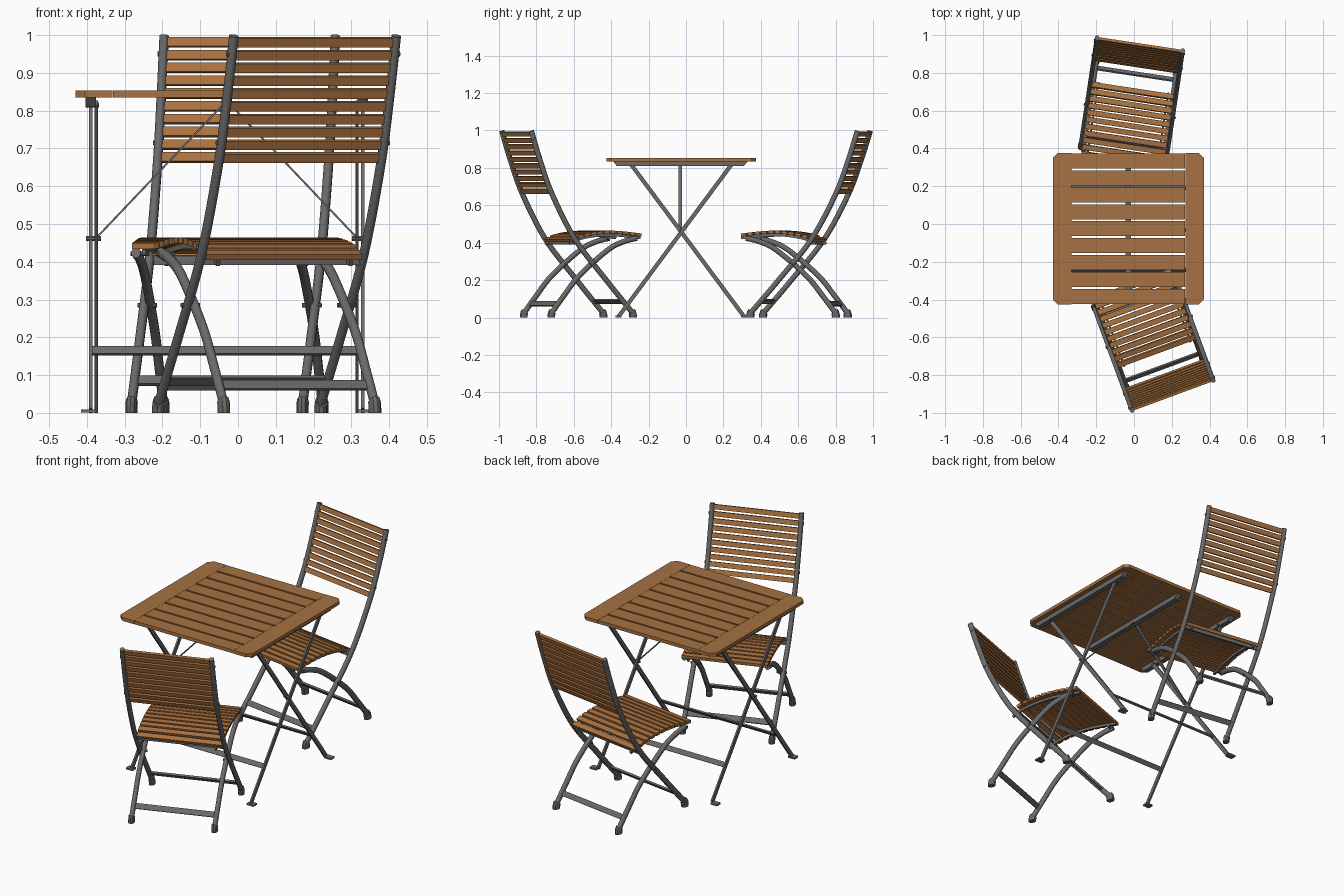
import bpy, bmesh, math
from mathutils import Vector, Matrix

if "Cube" in bpy.data.objects:
    bpy.data.objects.remove(bpy.data.objects["Cube"])

V = Vector
X, Y, Z = V((1, 0, 0)), V((0, 1, 0)), V((0, 0, 1))


def material(name, col):
    m = bpy.data.materials.new(name)
    m.diffuse_color = (*col, 1)
    m.use_nodes = True
    m.node_tree.nodes["Principled BSDF"].inputs["Base Color"].default_value = m.diffuse_color
    return m


TABLE_WOOD = material("table wood", (0.385, 0.165, 0.055))
CHAIR_WOOD = material("chair wood", (0.40, 0.165, 0.05))
METAL = material("dark grey metal", (0.145, 0.145, 0.148))
FOOT = material("foot grey", (0.135, 0.135, 0.137))


def sweep(bm, path, ref, w, d, sides=4):
    """Sweep a section (w along ref, d across it) along a path; 4 sides is a flat bar."""
    path = [V(p) for p in path]
    rings = []
    for i, p in enumerate(path):
        t = (path[min(i + 1, len(path) - 1)] - path[max(i - 1, 0)]).normalized()
        n = t.cross(ref).normalized()
        r = n.cross(t).normalized()
        ring = []
        for k in range(sides):
            a = 2 * math.pi * (k + 0.5) / sides
            f = math.sqrt(2) if sides == 4 else 1
            ring.append(bm.verts.new(p + r * math.cos(a) * f * w / 2 + n * math.sin(a) * f * d / 2))
        rings.append(ring)
    for r0, r1 in zip(rings, rings[1:]):
        for k in range(sides):
            j = (k + 1) % sides
            bm.faces.new((r0[k], r0[j], r1[j], r1[k]))
    bm.faces.new(rings[0][::-1])
    bm.faces.new(rings[-1])


def prism(bm, outline, offset):
    """Extrude a flat outline by an offset vector."""
    a = [bm.verts.new(V(p)) for p in outline]
    b = [bm.verts.new(V(p) + offset) for p in outline]
    bm.faces.new(a)
    bm.faces.new(b[::-1])
    for i in range(len(a)):
        j = (i + 1) % len(a)
        bm.faces.new((a[i], b[i], b[j], a[j]))


def finish(name, bm, mat, places):
    bmesh.ops.recalc_face_normals(bm, faces=bm.faces)
    me = bpy.data.meshes.new(name)
    bm.to_mesh(me)
    bm.free()
    me.materials.append(mat)
    for p in me.polygons:
        p.use_smooth = True
    me.set_sharp_from_angle(angle=math.radians(35))
    for tag, mw in places:
        ob = bpy.data.objects.new(tag + name, me)
        bpy.context.collection.objects.link(ob)
        ob.matrix_world = mw


def curve(pts, n=6):
    """Catmull-Rom samples through (s, z) points."""
    p = [V(q) for q in pts]
    p = [2 * p[0] - p[1]] + p + [2 * p[-1] - p[-2]]
    out = []
    for i in range(1, len(p) - 2):
        a, b, c, d = p[i - 1:i + 3]
        for k in range(n):
            t = k / n
            out.append(0.5 * (2 * b + (c - a) * t + (2 * a - 5 * b + 4 * c - d) * t * t
                              + (3 * b - a - 3 * c + d) * t ** 3))
    return out + [p[-2]]


def at(path, key, axis):
    """Point and tangent on a sampled path where coordinate 'axis' equals key."""
    for a, b in zip(path, path[1:]):
        if min(a[axis], b[axis]) - 1e-6 <= key <= max(a[axis], b[axis]) + 1e-6:
            f = (key - a[axis]) / (b[axis] - a[axis])
            return a.lerp(b, f), (b - a).normalized()
    return path[-1], (path[-1] - path[-2]).normalized()


def P(x, q):
    return V((x, -q[0], q[1]))


# ---------------- chairs (local: s = distance forward of the back's top) ----------------
CH = [("front_chair_", Matrix.Translation((0.204, -0.906, 0)) @ Matrix.Rotation(math.radians(200.2), 4, 'Z')),
      ("back_chair_", Matrix.Translation((0.031, 0.951, 0)) @ Matrix.Rotation(math.radians(-8.6), 4, 'Z'))]
HB, HF = 0.229, 0.213
back = curve([(0, 0.998), (0.05, 0.84), (0.118, 0.66), (0.248, 0.42), (0.42, 0.208), (0.588, 0.012)])
arch = curve([(0.605, 0.424), (0.53, 0.405), (0.44, 0.36), (0.28, 0.225), (0.19, 0.115), (0.112, 0.012)])
seat = curve([(0.232, 0.410), (0.30, 0.438), (0.40, 0.454), (0.50, 0.455), (0.635, 0.441)])

# legs
for name, path, h in (("back_legs", back, HB), ("front_legs", arch, HF)):
    bm = bmesh.new()
    for x in (-h, h):
        sweep(bm, [P(x, q) for q in path], X, 0.025, 0.029, 12)
    finish(name, bm, METAL, CH)

# rubber feet
bm = bmesh.new()
for path, h in ((back, HB), (arch, HF)):
    e, t = at(path, 0.022, 1)
    for x in (-h, h):
        c = P(x, e)
        sweep(bm, [V((x, c.y, 0)), V((x, c.y, 0.012)), c + P(0, -t) * 0.006, c + P(0, -t) * 0.012],
              X, 0.032, 0.044, 10)
finish("feet", bm, FOOT, CH)

# cross bars: low bars on both leg pairs and the rail behind the seat
bm = bmesh.new()
for path, z, h in ((back, 0.085, HB), (arch, 0.073, HF), (back, 0.405, HB)):
    q, t = at(path, z, 1)
    ref = Z if z > 0.3 else P(0, t)
    sweep(bm, [P(-h, q), P(h, q)], ref, 0.028, 0.010)
finish("cross_bars", bm, METAL, CH)

# seat side rails under the slats
bm = bmesh.new()
for x in (-0.187, 0.187):
    sweep(bm, [P(x, (q[0], q[1] - 0.015)) for q in seat], X, 0.010, 0.014)
finish("seat_rails", bm, METAL, CH)

# bolts on leg crossing, seat front and back rest
bm = bmesh.new()
for q, x0, x1 in (((0.357, 0.285), 0.195, 0.246), (arch[1], 0.18, 0.229),
                  (at(back, 0.95, 1)[0], 0.21, 0.244), (at(back, 0.715, 1)[0], 0.21, 0.244)):
    for s in (-1, 1):
        sweep(bm, [P(s * x0, q), P(s * x1, q)], Z, 0.014, 0.014, 8)
finish("bolts", bm, METAL, CH)

# seat slats
bm = bmesh.new()
for i in range(11):
    q, t = at(seat, 0.25 + i * 0.0368, 0)
    sweep(bm, [P(-0.22, q), P(0.22, q)], P(0, t), 0.028, 0.016)
finish("seat_slats", bm, CHAIR_WOOD, CH)

# back rest slats
bm = bmesh.new()
for i in range(10):
    q, t = at(back, 0.981 - i * 0.0339, 1)
    sweep(bm, [P(-0.222, q), P(0.222, q)], P(0, t), 0.025, 0.014)
finish("back_slats", bm, CHAIR_WOOD, CH)

# ---------------- table (local origin at its centre) ----------------
TB = [("table_", Matrix.Translation((-0.03, -0.025, 0)))]
T0, TH = 0.835, Z * 0.018

# top: two end boards with clipped corners and nine slats
bm = bmesh.new()
for s in (-1, 1):
    prism(bm, [(s * 0.302, -0.4, T0), (s * 0.375, -0.4, T0), (s * 0.4, -0.375, T0),
               (s * 0.4, 0.375, T0), (s * 0.375, 0.4, T0), (s * 0.302, 0.4, T0)], TH)
finish("end_boards", bm, TABLE_WOOD, TB)
bm = bmesh.new()
for i in range(9):
    y = (i - 4) * 0.0897
    sweep(bm, [(-0.301, y, T0 + 0.009), (0.301, y, T0 + 0.009)], Y, 0.0795, 0.018)
finish("slats", bm, TABLE_WOOD, TB)

# rails under the top with slanted ends
bm = bmesh.new()
for x in (-0.36, 0, 0.36):
    prism(bm, [(x - 0.014, -0.365, T0), (x - 0.014, -0.345, 0.81),
               (x - 0.014, 0.335, 0.81), (x - 0.014, 0.355, T0)], X * 0.028)
finish("top_rails", bm, METAL, TB)

# crossed legs, their cross bars and floor plates
legs, bars, plates = bmesh.new(), bmesh.new(), bmesh.new()
for s, off in ((1, 0.360), (-1, 0.345)):
    a, b = V((0, -0.335 * s, 0.006)), V((0, 0.27 * s, 0.82))
    for x in (-off, off):
        sweep(legs, [a + X * x, b + X * x], X, 0.009, 0.022)
        e = math.copysign(0.366, x)
        sweep(plates, [V((e, a.y - 0.016, 0.005)), V((e, a.y + 0.016, 0.005))], X, 0.040, 0.009)
    m = a.lerp(b, 0.195)
    sweep(bars, [m - X * off, m + X * off], b - a, 0.026, 0.008)
finish("legs", legs, METAL, TB)
finish("cross_bars", bars, METAL, TB)
finish("floor_plates", plates, METAL, TB)

# folding stays and pivot bolts
bm = bmesh.new()
for s in (-1, 1):
    sweep(bm, [(s * 0.348, -0.005, 0.46), (s * 0.006, -0.005, 0.82)], Y, 0.018, 0.005)
    sweep(bm, [(s * 0.332, -0.008, 0.462), (s * 0.373, -0.008, 0.462)], Z, 0.014, 0.014, 8)
    for y in (-0.262, 0.262):
        sweep(bm, [(s * 0.338, y, 0.815), (s * 0.374, y, 0.815)], Z, 0.014, 0.014, 8)
finish("stays", bm, METAL, TB)
